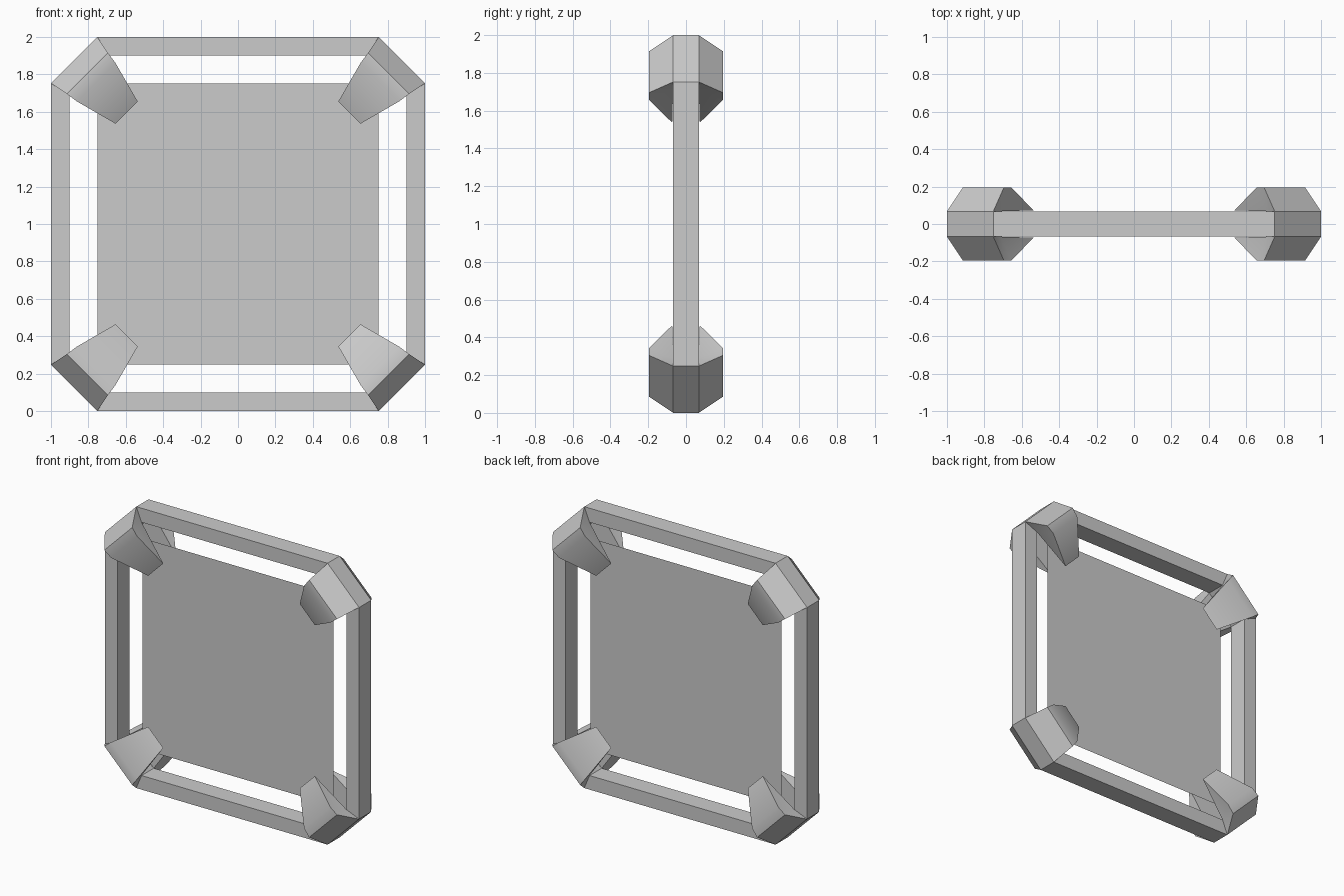
import bpy, bmesh, math
from mathutils import Vector

if "Cube" in bpy.data.objects:
    bpy.data.objects.remove(bpy.data.objects["Cube"])

CENTRE = (0, 0, 1)


def make_object(name, bm):
    bmesh.ops.recalc_face_normals(bm, faces=bm.faces)
    mesh = bpy.data.meshes.new(name)
    bm.to_mesh(mesh)
    bm.free()
    ob = bpy.data.objects.new(name, mesh)
    ob.location = CENTRE
    bpy.context.collection.objects.link(ob)
    return ob


def octagon(half, flat):
    return [(half, -flat), (half, flat), (flat, half), (-flat, half),
            (-half, flat), (-half, -flat), (-flat, -half), (flat, -half)]


# Frame: square bar bent round a chamfered square, mitred at each corner
bm = bmesh.new()
depth = 0.068
loops = []
for half, flat, y in ((1.0, 0.752, -depth), (1.0, 0.752, depth),
                      (0.9, 0.711, depth), (0.9, 0.711, -depth)):
    loops.append([bm.verts.new((x, y, z)) for x, z in octagon(half, flat)])
for k in range(4):
    a, b = loops[k], loops[(k + 1) % 4]
    for i in range(8):
        j = (i + 1) % 8
        bm.faces.new((a[i], a[j], b[j], b[i]))
make_object("frame", bm)

# Panel: thin sheet inside the frame
bm = bmesh.new()
bm.faces.new([bm.verts.new((x, 0, z)) for x, z in
              ((-0.75, -0.75), (0.75, -0.75), (0.75, 0.75), (-0.75, 0.75))])
make_object("panel", bm)

# Corner claws: profile of (distance inward, half width, distance from middle)
profile = [(0.0, 0.175, depth), (0.1, 0.155, 0.195), (0.165, 0.146, 0.195),
           (0.396, 0.084, 0.073), (0.1, 0.134, depth)]
bm = bmesh.new()
corner = Vector((0.876, 0, 0.876))
inward = Vector((-1, 0, -1)).normalized()
across = Vector((1, 0, -1)).normalized()
sides = []
for s in (-1, 1):
    sides.append([bm.verts.new(corner + inward * u + across * (s * w) + Vector((0, -y, 0)))
                  for u, w, y in profile])
left, right = sides
for i in range(4):
    bm.faces.new((left[i], left[i + 1], right[i + 1], right[i]))
for side in sides:
    for i in range(3):
        bm.faces.new((side[i], side[i + 1], side[4]))
claws = make_object("corner_claws", bm)
mirror = claws.modifiers.new("mirror", 'MIRROR')
mirror.use_axis = (True, True, True)
mirror.use_mirror_merge = False

# Soft bend on the claw backs, sharp edges elsewhere
bpy.context.view_layer.objects.active = claws
claws.select_set(True)
bpy.ops.object.shade_smooth_by_angle(angle=math.radians(30))
